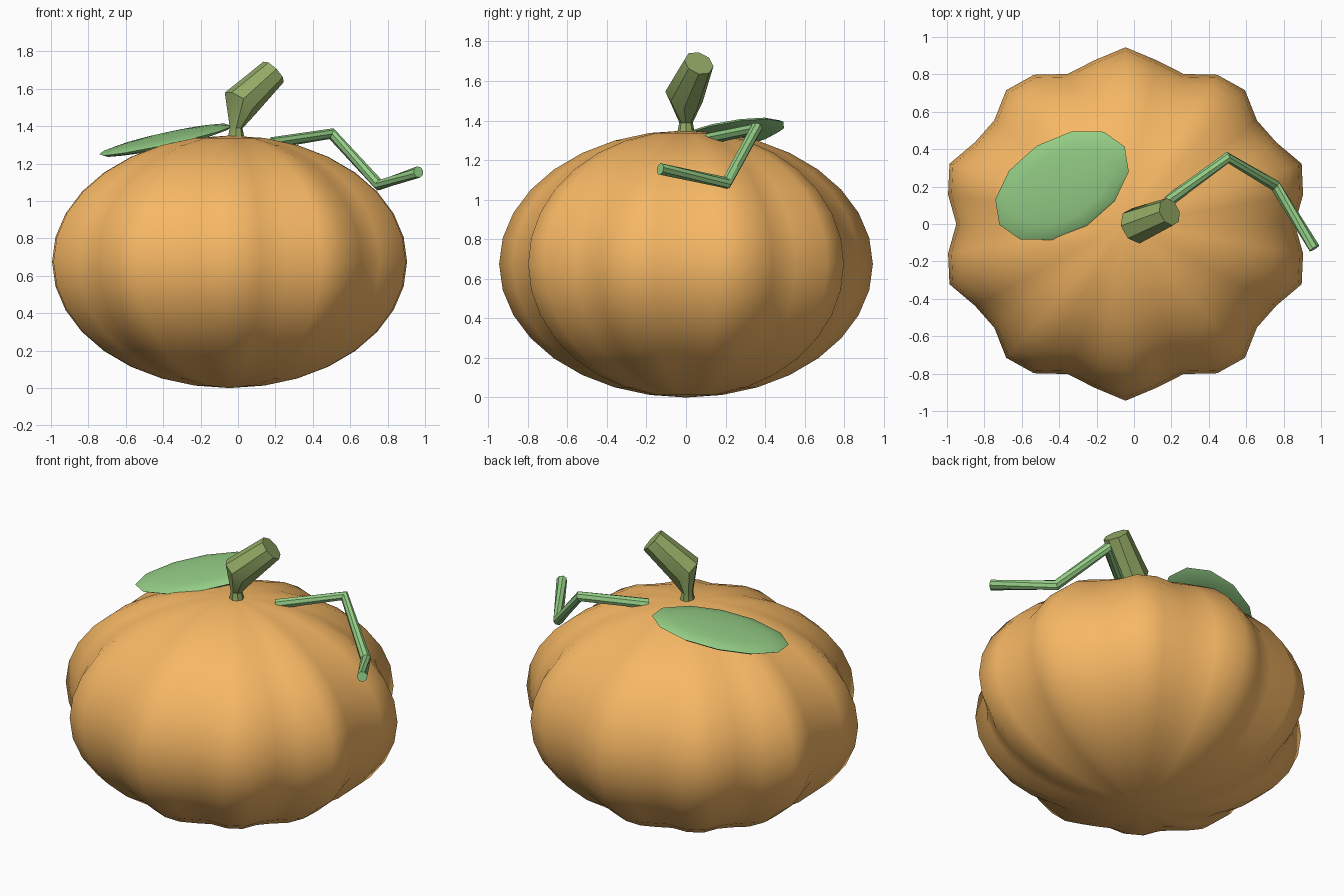
import bpy, math
from math import sin, cos, pi, radians
from mathutils import Vector, Matrix

if "Cube" in bpy.data.objects:
    bpy.data.objects.remove(bpy.data.objects["Cube"])


def finish(name, verts, faces, color, angle=35):
    me = bpy.data.meshes.new(name)
    me.from_pydata(verts, [], faces)
    ob = bpy.data.objects.new(name, me)
    bpy.context.collection.objects.link(ob)
    mat = bpy.data.materials.new(name + "_color")
    mat.diffuse_color = (*color, 1)
    mat.use_nodes = True
    mat.node_tree.nodes["Principled BSDF"].inputs["Base Color"].default_value = mat.diffuse_color
    me.materials.append(mat)
    bpy.ops.object.select_all(action='DESELECT')
    ob.select_set(True)
    bpy.context.view_layer.objects.active = ob
    bpy.ops.object.shade_smooth_by_angle(angle=radians(angle))
    return ob


def sphere(segs, rings, place):
    """Sphere topology; place(theta, phi) gives each vertex, phi from -90 to 90 degrees."""
    verts = [place(2 * pi * i / segs, -pi / 2 + pi * j / rings)
             for j in range(1, rings) for i in range(segs)]
    faces = [(j * segs + i, j * segs + (i + 1) % segs,
              (j + 1) * segs + (i + 1) % segs, (j + 1) * segs + i)
             for j in range(rings - 2) for i in range(segs)]
    bot, top = len(verts), len(verts) + 1
    last = (rings - 2) * segs
    verts += [place(0, -pi / 2), place(0, pi / 2)]
    for i in range(segs):
        k = (i + 1) % segs
        faces += [(bot, k, i), (top, last + i, last + k)]
    return verts, faces


def loft(rings, sides):
    """Capped tube through (centre, normal, radius) rings."""
    verts, faces = [], []
    for c, n, r in rings:
        n = Vector(n).normalized()
        u = Vector((0, 1, 0))
        u = (u - n * u.dot(n)).normalized()
        v = n.cross(u)
        verts += [Vector(c) + r * (u * cos(2 * pi * i / sides) + v * sin(2 * pi * i / sides))
                  for i in range(sides)]
    for j in range(len(rings) - 1):
        for i in range(sides):
            k = (i + 1) % sides
            faces.append((j * sides + i, j * sides + k, (j + 1) * sides + k, (j + 1) * sides + i))
    faces.append(tuple(reversed(range(sides))))
    faces.append(tuple(range(len(verts) - sides, len(verts))))
    return verts, faces


# Pumpkin body: ten-lobed squashed sphere
def body_point(t, p):
    r = (0.955 - 0.05 * cos(10 * t)) * cos(p)
    return (-0.045 + r * cos(t), 0.94 * r * sin(t), 0.675 + 0.675 * sin(p))


finish("pumpkin_body", *sphere(36, 16, body_point), (0.93, 0.48, 0.13), 80)

# Bent stem, pinched at the neck
finish("stem", *loft([
    ((-0.01, 0, 1.31), (0, 0, 1), 0.05),
    ((-0.01, 0, 1.39), (0.05, 0, 1), 0.034),
    ((0.01, -0.01, 1.52), (0.55, 0.33, 0.75), 0.1),
    ((0.19, 0.065, 1.69), (0.68, 0.3, 0.67), 0.077)], 8), (0.29, 0.4, 0.13))

# Leaf: thin tilted lens lying on the body
rot = Matrix.Rotation(radians(32), 3, 'Z')


def leaf_point(t, p):
    q = rot @ Vector((0.395 * cos(p) * cos(t), 0.252 * cos(p) * sin(t), 0))
    return (-0.385 + q.x, 0.205 + q.y, 1.325 + 0.19 * q.x + 0.09 * q.y + 0.035 * sin(p))


finish("leaf", *sphere(12, 8, leaf_point), (0.3, 0.62, 0.24))

# Vine tendril: angular tube
path = [Vector(p) for p in ((0.18, 0.12, 1.31), (0.5, 0.355, 1.36),
                            (0.755, 0.205, 1.085), (0.965, -0.13, 1.155))]
dirs = [(b - a).normalized() for a, b in zip(path, path[1:])]
norms = [dirs[0]] + [a + b for a, b in zip(dirs, dirs[1:])] + [dirs[-1]]
finish("vine", *loft([(p, n, 0.031) for p, n in zip(path, norms)], 8), (0.3, 0.62, 0.24))
